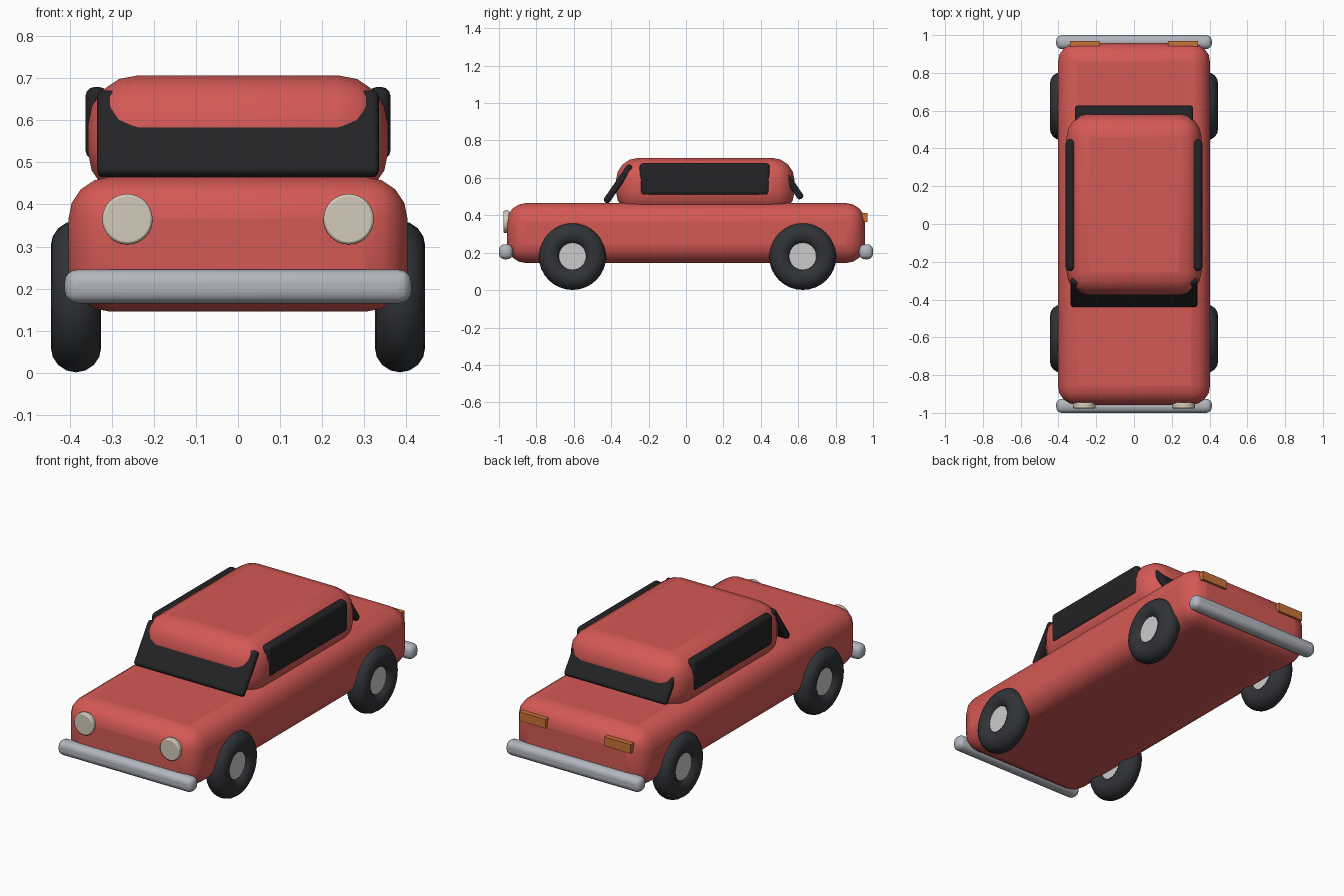
import bpy
from math import pi

if "Cube" in bpy.data.objects:
    bpy.data.objects.remove(bpy.data.objects["Cube"])


def material(name, r, g, b):
    m = bpy.data.materials.new(name)
    m.diffuse_color = (r, g, b, 1)
    m.use_nodes = True
    m.node_tree.nodes["Principled BSDF"].inputs["Base Color"].default_value = m.diffuse_color
    return m


RED = material("red_paint", 0.66, 0.10, 0.09)
BLACK = material("dark_glass", 0.017, 0.017, 0.019)
TYRE = material("rubber", 0.03, 0.033, 0.038)
CHROME = material("chrome", 0.45, 0.47, 0.52)
HUB = material("hub_metal", 0.6, 0.6, 0.62)
LAMP = material("lamp_glass", 0.65, 0.59, 0.49)
AMBER = material("amber", 0.58, 0.17, 0.04)


def finish(name, mat, bevel=0, segments=3):
    o = bpy.context.object
    o.name = name
    o.data.materials.append(mat)
    if bevel:
        b = o.modifiers.new("Bevel", "BEVEL")
        b.width = bevel
        b.segments = segments
        b.limit_method = "ANGLE"
    bpy.ops.object.shade_smooth_by_angle(angle=0.7)
    return o


def box(name, loc, size, mat, bevel=0, segments=3, tilt=0):
    bpy.ops.mesh.primitive_cube_add(size=1, location=loc)
    o = bpy.context.object
    o.scale = size
    bpy.ops.object.transform_apply(location=False, rotation=False, scale=True)
    o.rotation_euler.x = tilt
    return finish(name, mat, bevel, segments)


def cylinder(name, loc, radius, depth, rot, mat, bevel=0):
    bpy.ops.mesh.primitive_cylinder_add(vertices=32, radius=radius, depth=depth,
                                        location=loc, rotation=rot)
    return finish(name, mat, bevel, 2)


# Rounded lower body and cabin
box("body", (0, 0, 0.305), (0.806, 1.914, 0.32), RED, 0.10, 4)
box("cabin", (0, 0.103, 0.557), (0.714, 0.955, 0.30), RED, 0.12, 4)

# Tilted front and rear glass
box("windshield", (0, -0.363, 0.568), (0.67, 0.036, 0.24), BLACK, 0.015, 3, -0.6)
box("rear_window", (0, 0.562, 0.572), (0.625, 0.036, 0.20), BLACK, 0.015, 3, 0.6)

# Bumpers
for end, s in (("front", -1), ("rear", 1)):
    box(end + "_bumper", (0, s * 0.963, 0.205), (0.824, 0.074, 0.08), CHROME, 0.03, 4)

for side, s in (("left", -1), ("right", 1)):
    # Side glass and lamps
    box(side + "_window", (s * 0.336, 0.10, 0.593), (0.052, 0.695, 0.172), BLACK, 0.02, 3)
    cylinder(side + "_headlight", (s * 0.263, -0.96, 0.365), 0.06, 0.032,
             (pi / 2, 0, 0), LAMP, 0.006)
    box(side + "_tail_light", (s * 0.26, 0.955, 0.388), (0.16, 0.03, 0.05), AMBER)

    # Wheels: round tyre with a flat hub
    for end, y in (("front", -0.607), ("rear", 0.624)):
        loc = (s * 0.385, y, 0.181)
        bpy.ops.mesh.primitive_torus_add(major_radius=0.12, minor_radius=0.06,
                                         major_segments=32, minor_segments=16,
                                         location=loc, rotation=(0, pi / 2, 0))
        finish(f"{end}_{side}_tyre", TYRE)
        cylinder(f"{end}_{side}_hub", loc, 0.076, 0.07, (0, pi / 2, 0), HUB)
